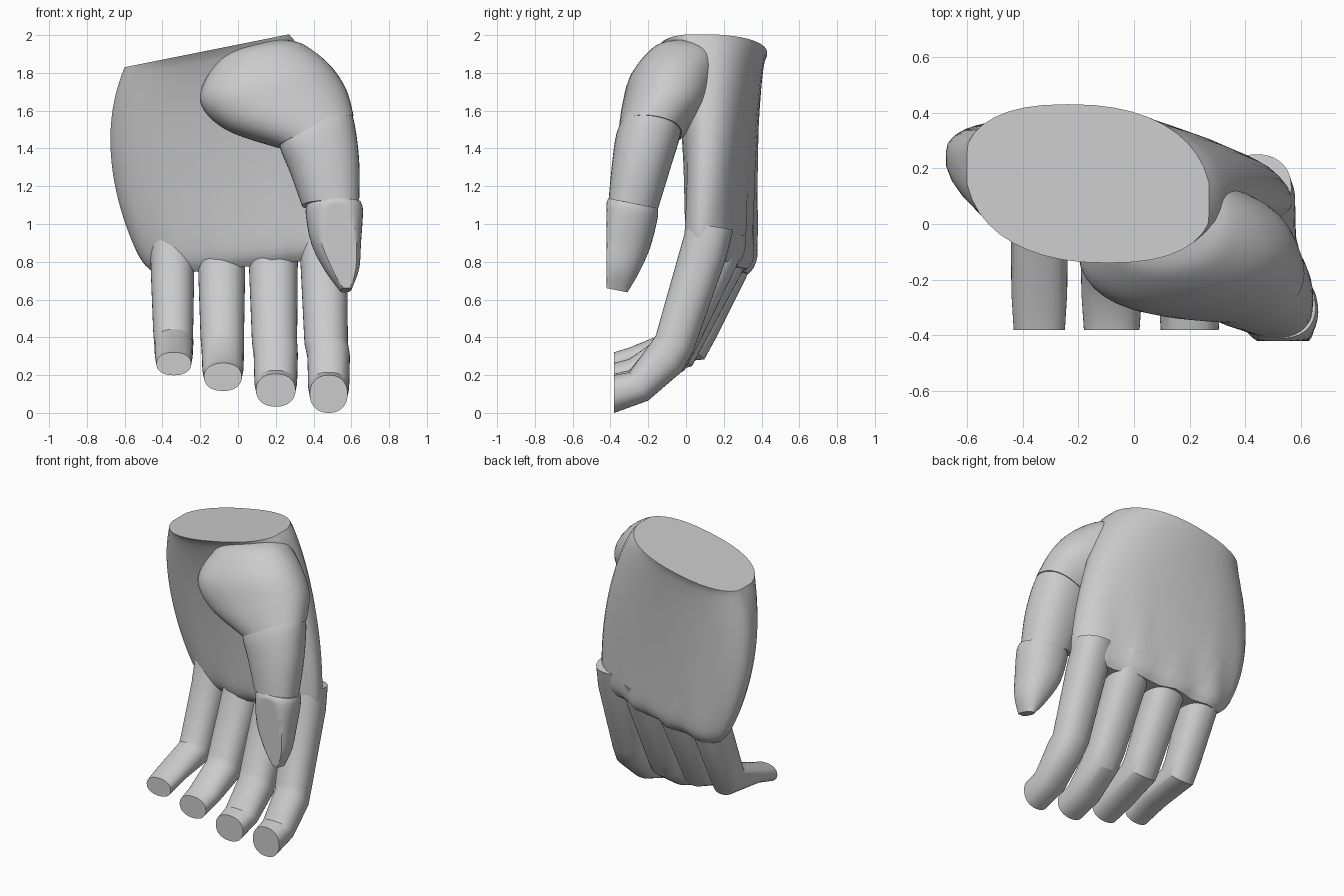
import bpy
import bmesh
from math import sin, cos, pi, radians
from mathutils import Vector

default_cube = bpy.data.objects.get("Cube")
if default_cube:
    bpy.data.objects.remove(default_cube)

COLOUR = (0.6, 0.6, 0.6, 1)
grey = bpy.data.materials.new("plain_grey")
grey.use_nodes = True
grey.diffuse_color = COLOUR
grey.node_tree.nodes["Principled BSDF"].inputs["Base Color"].default_value = COLOUR

SIDES = 40


def soft_power(value, power):
    """Signed power that squares off an ellipse."""
    return abs(value) ** power * (1 if value >= 0 else -1)


def oval(center, across, deep, power=0.9):
    """Ring of points around a centre, spanned by two half-axes."""
    angles = [2 * pi * i / SIDES for i in range(SIDES)]
    return [
        center + across * soft_power(cos(a), power) + deep * soft_power(sin(a), power)
        for a in angles
    ]


def blend(a, b, c, d, t):
    """Smooth curve from b to c, with a and d as neighbours."""
    cubic = 3 * (b - c) + d - a
    square = 2 * a - 5 * b + 4 * c - d
    return b + (c - a + (square + cubic * t) * t) * t / 2


def smooth_rings(rings, steps=6):
    """Fill in rings smoothly between the key rings."""
    padded = [rings[0], *rings, rings[-1]]
    result = []
    for before, start, end, after in zip(padded, padded[1:], padded[2:], padded[3:]):
        for step in range(steps):
            result.append([
                blend(*points, step / steps)
                for points in zip(before, start, end, after)
            ])
    return result + [rings[-1]]


def loft(name, rings, crease_angle):
    """Skin the rings, close both ends and shade the result smooth."""
    bm = bmesh.new()
    loops = [[bm.verts.new(point) for point in ring] for ring in rings]
    for low, high in zip(loops, loops[1:]):
        for i in range(SIDES):
            j = (i + 1) % SIDES
            bm.faces.new((low[i], low[j], high[j], high[i]))
    bm.faces.new(loops[0])
    bm.faces.new(loops[-1])
    bmesh.ops.recalc_face_normals(bm, faces=bm.faces)
    mesh = bpy.data.meshes.new(name)
    bm.to_mesh(mesh)
    bm.free()
    mesh.materials.append(grey)
    part = bpy.data.objects.new(name, mesh)
    bpy.context.collection.objects.link(part)
    bpy.ops.object.select_all(action="DESELECT")
    part.select_set(True)
    bpy.context.view_layer.objects.active = part
    bpy.ops.object.shade_smooth_by_angle(angle=radians(crease_angle))


def palm_ring(t):
    """Slice of the palm, from the wrist at t = 0 to the knuckles at t = 1."""
    left = -0.6 - 0.4 * t + 0.53 * t * t
    right = 0.27 + 0.3 * sin(pi / 2 * t ** 0.8)
    front = -0.14 + 0.17 * sin(pi / 2 * t ** 0.7)
    back = 0.43 - 0.1 * t ** 0.6
    slope = 0.2 * (1 - t) ** 3 + 0.1 * t
    rounding = t ** 30
    middle, half = (left + right) / 2, (right - left) / 2 * (1 - 0.1 * rounding)
    center_y, depth = (front + back) / 2, (back - front) / 2 * (1 - 0.3 * rounding)
    skew = Vector((-depth / 4, depth, 0))
    ring = oval(Vector((middle, center_y, 0)), Vector((half, 0, 0)), skew, 0.85)
    for p in ring:
        p.x = min(max(p.x, left), right)
        # tendon and knuckle ridges grow towards the fingers
        ridge = 0.02 * t ** 3 * cos(2 * pi * (p.x - 0.19) / 0.27)
        p.y += ridge * (p.y - center_y) / depth
        # the thumb side swings forward
        p.y -= 0.17 * t * (p.x - middle)
        p.z = 1.95 - 1.18 * t + slope * p.x
    return ring


# palm with the flat wrist cut
loft("palm", [palm_ring(i / 40) for i in range(41)], 38)


def finger(name, order, x_base, x_tip, half, knuckle_y, tip_z):
    """Finger with two bends and a flat cut tip; order counts from the index."""
    curl = order * order
    bend = Vector((0, 0.013 * curl - 0.06, 0.37 + 0.007 * curl))
    knuckle = Vector((0, knuckle_y, 0.84 - 0.03 * order))
    last = Vector((0, -0.25, tip_z + 0.04))
    end = Vector((0, -0.38, tip_z))
    tip_half = 0.1 - 0.013 * order
    # centre, then half thickness from back to palm side, then width factor
    stations = (
        (knuckle + Vector((0, 0.04, 0.15)), (-0.12, 0.02), 1),
        (knuckle, (-0.12, 0.03), 1),
        (bend, (-0.1, 0.04), 0.92),
        (bend + Vector((0, -0.04, -0.07)), (-0.08, 0.08), 0.9),
        (last, (-0.05, 0.75 * tip_half), 0.87),
        (end, (0, tip_half), 0.8),
    )
    rings = []
    for i, (center, thickness, width) in enumerate(stations):
        center.x = x_base + (x_tip - x_base) * min(i / 3, 1)
        rings.append(oval(center, Vector((half * width, 0, 0)), Vector((0, *thickness))))
    loft(name, rings, 25)


# four fingers
finger("index_finger", 0, 0.44, 0.48, 0.125, 0.09, 0.1)
finger("middle_finger", 1, 0.18, 0.2, 0.13, 0.15, 0.12)
finger("ring_finger", 2, -0.09, -0.08, 0.125, 0.18, 0.19)
finger("little_finger", 3, -0.35, -0.34, 0.115, 0.2, 0.26)


def thumb_rings(stations):
    """Stations hold centre, half width, half depth and rise of the width axis."""
    return smooth_rings([
        oval(Vector((x, y, z)), Vector((width, rise / 2, rise)), Vector((depth / 8, -depth, depth / 5)))
        for x, y, z, width, depth, rise in stations
    ])


# thumb mound
loft("thumb_base", thumb_rings((
    (0.1, 0.02, 1.94, 0.15, 0.1, 0.03),
    (0.11, 0, 1.89, 0.24, 0.18, 0.05),
    (0.14, -0.07, 1.75, 0.34, 0.22, 0.09),
    (0.25, -0.12, 1.61, 0.32, 0.21, 0.1),
    (0.41, -0.19, 1.49, 0.2, 0.16, 0.08),
)), 38)

# thumb middle segment
loft("thumb_middle", thumb_rings((
    (0.38, -0.17, 1.57, 0.18, 0.14, 0.08),
    (0.42, -0.2, 1.47, 0.19, 0.16, 0.08),
    (0.46, -0.24, 1.3, 0.18, 0.15, 0.03),
    (0.49, -0.28, 1.1, 0.15, 0.13, 0),
)), 38)

# thumb tip, flattened on the front
tip_rings = thumb_rings((
    (0.51, -0.28, 1.11, 0.14, 0.13, 0),
    (0.51, -0.29, 1.06, 0.15, 0.14, 0),
    (0.52, -0.32, 0.9, 0.13, 0.13, 0),
    (0.55, -0.35, 0.76, 0.09, 0.1, 0),
    (0.57, -0.37, 0.65, 0.03, 0.06, 0),
))
for ring in tip_rings:
    for point in ring:
        point.y = max(point.y, -0.42)
loft("thumb_tip", tip_rings, 30)
